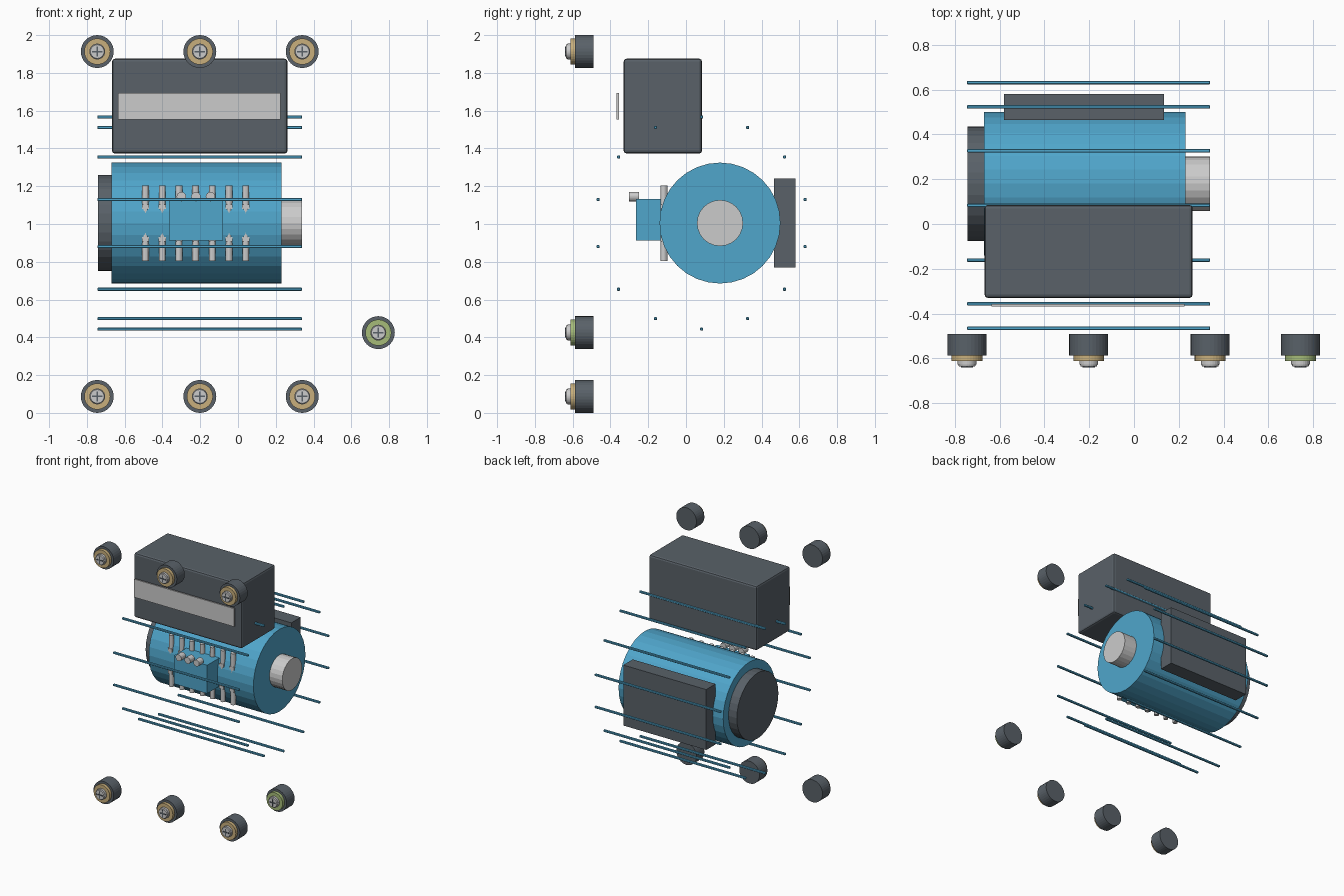
import bpy, math
from mathutils import Matrix

if "Cube" in bpy.data.objects:
    bpy.data.objects.remove(bpy.data.objects["Cube"])


def material(name, rgb):
    m = bpy.data.materials.new(name)
    m.diffuse_color = (*rgb, 1)
    m.use_nodes = True
    m.node_tree.nodes["Principled BSDF"].inputs["Base Color"].default_value = m.diffuse_color
    return m


BLUE = material("blue_paint", (0.08, 0.38, 0.60))
DARK = material("dark_grey", (0.10, 0.12, 0.14))
BRASS = material("brass", (0.58, 0.43, 0.20))
GREEN = material("green", (0.38, 0.50, 0.19))
STEEL = material("steel", (0.55, 0.55, 0.55))


def finish(name, mat, bevel=0, segments=1):
    o = bpy.context.object
    o.name = name
    o.data.materials.append(mat)
    if bevel:
        b = o.modifiers.new("bevel", 'BEVEL')
        b.width, b.segments = bevel, segments
    return o


def box(name, mat, x, y, z, bevel=0, segments=1):
    """Box from (min, max) spans."""
    bpy.ops.mesh.primitive_cube_add(size=1, location=[sum(s) / 2 for s in (x, y, z)])
    bpy.context.object.data.transform(Matrix.Diagonal([s[1] - s[0] for s in (x, y, z)] + [1]))
    return finish(name, mat, bevel, segments)


def cyl(name, mat, axis, span, centre, r, sides=32, r2=None, bevel=0):
    """Cylinder along an axis; centre holds the other two coordinates.
    r is the radius at the low end of the span, r2 at the high end."""
    loc = list(centre)
    loc.insert("XYZ".index(axis), sum(span) / 2)
    bpy.ops.mesh.primitive_cone_add(vertices=sides, radius1=r, radius2=r if r2 is None else r2,
                                    depth=span[1] - span[0], location=loc)
    turn = {"X": Matrix.Rotation(math.pi / 2, 4, 'Y'),
            "Y": Matrix.Rotation(-math.pi / 2, 4, 'X'),
            "Z": Matrix.Identity(4)}[axis]
    bpy.context.object.data.transform(turn)
    return finish(name, mat, bevel)


# motor body, shaft and rear fan cover
AXIS = (0.18, 1.005)
cyl("motor_body", BLUE, "X", (-0.67, 0.23), AXIS, 0.32)
cyl("shaft", STEEL, "X", (0.22, 0.34), AXIS, 0.122, 24)
cyl("fan_cover", DARK, "X", (-0.742, -0.66), AXIS, 0.255)

# terminal box, its plate and the block behind the body
box("terminal_box", DARK, (-0.667, 0.262), (-0.33, 0.085), (1.373, 1.875), 0.015, 2)
box("name_plate", STEEL, (-0.635, 0.225), (-0.368, -0.356), (1.552, 1.693))
box("back_block", DARK, (-0.58, 0.133), (0.465, 0.58), (0.77, 1.24))

# ring of cooling rods around the body
for k in range(14):
    a = 2 * math.pi * k / 14
    y, z = 0.083 + 0.562 * math.sin(a), 1.005 + 0.562 * math.cos(a)
    box(f"cooling_rod_{k + 1}", BLUE, (-0.745, 0.34), (y - 0.008, y + 0.008),
        (z - 0.008, z + 0.008), 0.003)

# small connection block with three screws
box("connection_block", BLUE, (-0.365, -0.08), (-0.265, -0.10), (0.912, 1.132))
for k in range(3):
    cyl(f"connection_screw_{k + 1}", STEEL, "Y", (-0.303, -0.248),
        (-0.30 + 0.077 * k, 1.145), 0.025, 16)

# upright winding bars with collars on the front of the body
for k in range(7):
    x = -0.49 + 0.0885 * k
    cyl(f"winding_bar_{k + 1}", STEEL, "Z", (0.805, 1.205), (x, -0.117), 0.018, 12)
    for side, name in ((1, "upper"), (-1, "lower")):
        z = 1.005 + side * 0.086
        box(f"{name}_collar_{k + 1}", STEEL, (x - 0.019, x + 0.019), (-0.136, -0.1),
            (z - 0.012, z + 0.012))


def terminal(name, x, z, ring):
    """Terminal post: dark base, coloured ring, cross-slot screw."""
    cyl(name + "_base", DARK, "Y", (-0.587, -0.49), (x, z), 0.087, 32)
    cyl(name + "_ring", ring, "Y", (-0.611, -0.58), (x, z), 0.069, 32)
    cyl(name + "_screw", STEEL, "Y", (-0.627, -0.60), (x, z), 0.042, 24)
    cyl(name + "_screw_head", STEEL, "Y", (-0.636, -0.62), (x, z), 0.036, 24, 0.041)
    for part, w, h in (("across", 0.027, 0.004), ("upright", 0.004, 0.027)):
        box(f"{name}_slot_{part}", DARK, (x - w, x + w), (-0.64, -0.63), (z - h, z + h))


# two rows of terminals and the green earth terminal
for row, z in (("upper", 1.913), ("lower", 0.087)):
    for k, x in enumerate((-0.745, -0.202, 0.34)):
        terminal(f"{row}_terminal_{k + 1}", x, z, BRASS)
terminal("earth_terminal", 0.743, 0.425, GREEN)
